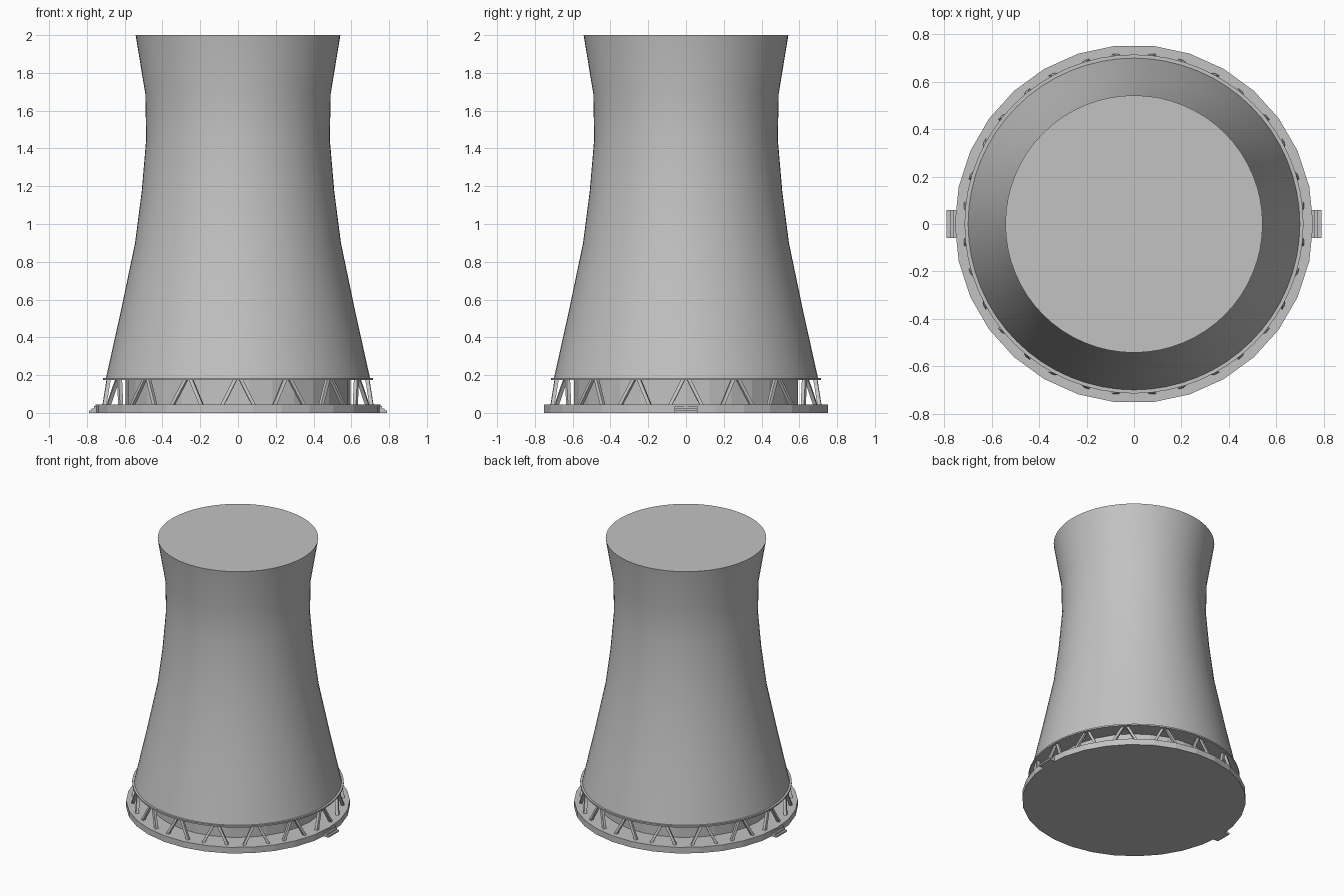
import bpy, bmesh
from math import sin, cos, pi, radians
from mathutils import Vector

cube = bpy.data.objects.get("Cube")
if cube:
    bpy.data.objects.remove(cube)

concrete = bpy.data.materials.new("concrete grey")
concrete.use_nodes = True
COLOUR = (0.54, 0.54, 0.54, 1)
concrete.diffuse_color = COLOUR
concrete.node_tree.nodes["Principled BSDF"].inputs["Base Color"].default_value = COLOUR


def finish(bm, name, smooth=None):
    bmesh.ops.recalc_face_normals(bm, faces=bm.faces)
    mesh = bpy.data.meshes.new(name)
    bm.to_mesh(mesh)
    bm.free()
    mesh.materials.append(concrete)
    ob = bpy.data.objects.new(name, mesh)
    bpy.context.collection.objects.link(ob)
    if smooth:
        bpy.ops.object.select_all(action='DESELECT')
        ob.select_set(True)
        bpy.context.view_layer.objects.active = ob
        bpy.ops.object.shade_smooth_by_angle(angle=radians(smooth))
    return ob


def lathe(name, profile, sides, smooth=None):
    """Closed solid of revolution from (radius, height) points."""
    bm = bmesh.new()
    rings = [[bm.verts.new((r * cos(2 * pi * i / sides), r * sin(2 * pi * i / sides), z))
              for i in range(sides)] for r, z in profile]
    for low, high in zip(rings, rings[1:]):
        for i in range(sides):
            j = (i + 1) % sides
            bm.faces.new((low[i], low[j], high[j], high[i]))
    bm.faces.new(rings[0])
    bm.faces.new(rings[-1])
    return finish(bm, name, smooth)


def polar(radius, degrees, z):
    a = radians(degrees)
    return Vector((radius * cos(a), radius * sin(a), z))


def add_strut(bm, foot, head, width):
    """Square bar from foot to head, flat at both ends."""
    out = Vector((foot.x, foot.y, 0)).normalized() * width / 2
    side = Vector((-out.y, out.x, 0))
    corners = (out + side, out - side, -out - side, -out + side)
    a = [bm.verts.new(foot + c) for c in corners]
    b = [bm.verts.new(head + c) for c in corners]
    bm.faces.new(a)
    bm.faces.new(b)
    for i in range(4):
        j = (i + 1) % 4
        bm.faces.new((a[i], a[j], b[j], b[i]))


# Flared shell with closed top
lathe("tower_shell", [(0.70, 0.18), (0.62, 0.54), (0.545, 0.9), (0.51, 1.17),
                      (0.486, 1.45), (0.491, 1.69), (0.542, 2.0)], 64, 35)

# Thin lip around the foot of the shell
lathe("shell_lip", [(0.714, 0.174), (0.714, 0.185)], 64, 35)

# Basin slab and recessed core
lathe("basin", [(0.755, 0), (0.755, 0.045)], 30)
lathe("inner_core", [(0.595, 0.04), (0.595, 0.178)], 30)

# Ring of leaning column pairs
PAIRS = 16
bm = bmesh.new()
for k in range(PAIRS):
    middle = k * 360 / PAIRS
    for s in (-1, 1):
        add_strut(bm, polar(0.712, middle + s * 6.8, 0.04),
                  polar(0.685, middle + s * 1.2, 0.178), 0.02)
finish(bm, "support_columns")

# Entrance steps on both sides
for side, label in ((1, "left"), (-1, "right")):
    bm = bmesh.new()
    for reach, top in ((0.79, 0.012), (0.775, 0.024), (0.762, 0.036)):
        start = 0.72
        box = bmesh.ops.create_cube(bm, size=1)["verts"]
        bmesh.ops.scale(bm, verts=box, vec=(reach - start, 0.12, top))
        bmesh.ops.translate(bm, verts=box, vec=(side * (reach + start) / 2, 0, top / 2))
    finish(bm, label + "_steps")
